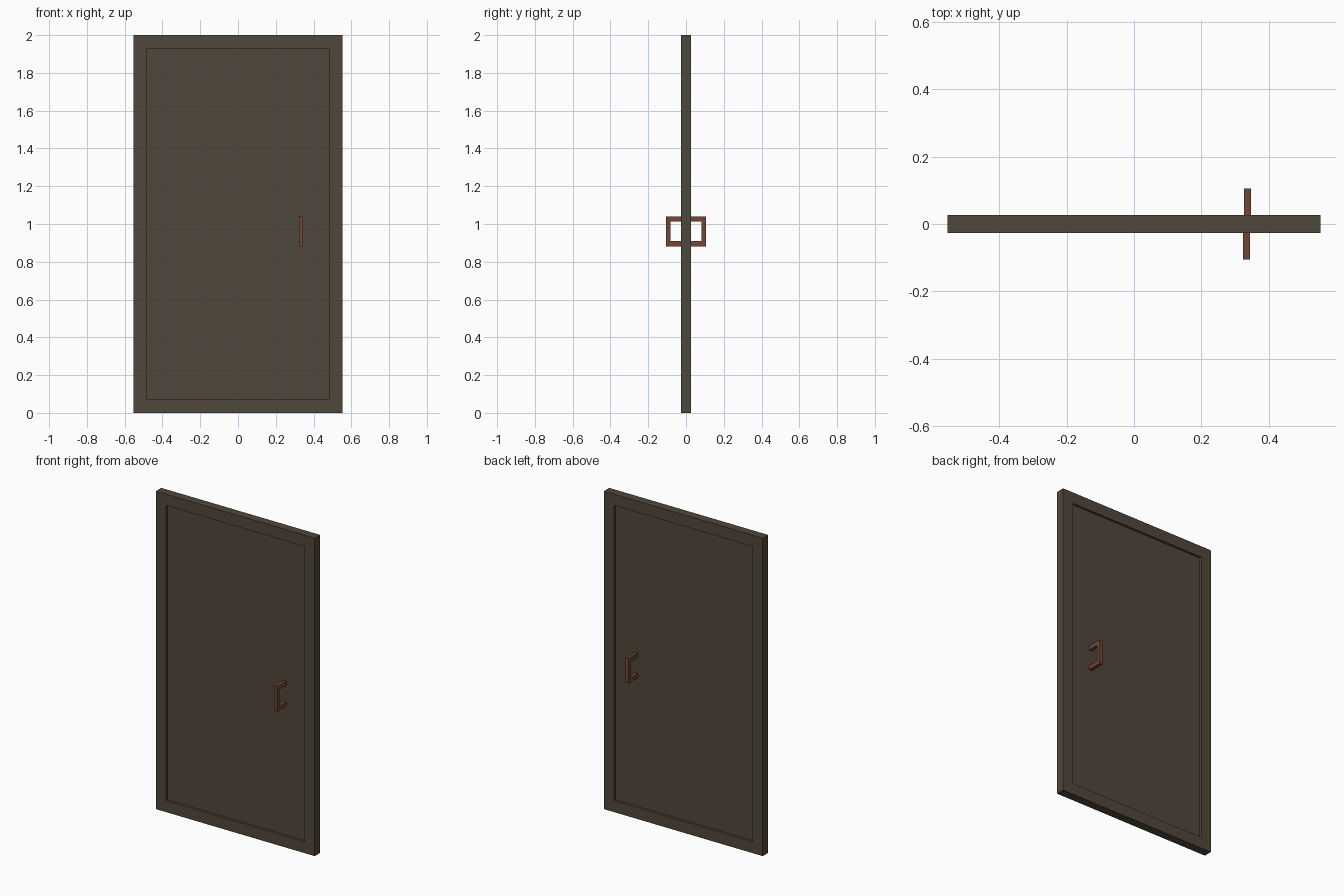
import bpy, bmesh

if "Cube" in bpy.data.objects:
    bpy.data.objects.remove(bpy.data.objects["Cube"])

W, H, T = 0.553, 2.0, 0.027      # half width, height, half thickness
B, D = 0.101, 0.015              # border width, panel recess


def material(name, rgb):
    m = bpy.data.materials.new(name)
    m.diffuse_color = (*rgb, 1)
    m.use_nodes = True
    m.node_tree.nodes["Principled BSDF"].inputs["Base Color"].default_value = m.diffuse_color
    return m


wood = material("dark wood", (0.080, 0.063, 0.044))
copper = material("reddish brown", (0.165, 0.062, 0.033))


def add_object(name, bm, mat):
    bmesh.ops.recalc_face_normals(bm, faces=bm.faces)
    me = bpy.data.meshes.new(name)
    bm.to_mesh(me)
    bm.free()
    me.materials.append(mat)
    ob = bpy.data.objects.new(name, me)
    bpy.context.collection.objects.link(ob)
    return ob


# Door leaf: a slab with a sunken panel on both faces
bm = bmesh.new()
bmesh.ops.create_cube(bm, size=1)
for v in bm.verts:
    v.co = (v.co.x * 2 * W, v.co.y * 2 * T, (v.co.z + 0.5) * H)
bm.normal_update()
for f in [f for f in bm.faces if abs(f.normal.y) > 0.9]:
    n = f.normal.copy()
    bmesh.ops.inset_region(bm, faces=[f], thickness=B)
    new = bmesh.ops.extrude_discrete_faces(bm, faces=[f])["faces"]
    bmesh.ops.translate(bm, verts=new[0].verts, vec=-n * D)
add_object("door_leaf", bm, wood)


# Pull handles: a C profile extruded sideways, one per face
def handle(name, side, x):
    base, inner, outer = T - D, 0.081, 0.105
    z0, z1, z2, z3 = 0.882, 0.909, 1.012, 1.039
    profile = [(base, z0), (outer, z0), (outer, z3), (base, z3),
               (base, z2), (inner, z2), (inner, z1), (base, z1)]
    bm = bmesh.new()
    f = bm.faces.new([bm.verts.new((x - 0.0105, side * y, z)) for y, z in profile])
    new = bmesh.ops.extrude_face_region(bm, geom=[f])["geom"]
    bmesh.ops.translate(bm, vec=(0.021, 0, 0),
                        verts=[g for g in new if isinstance(g, bmesh.types.BMVert)])
    add_object(name, bm, copper)


handle("front_handle", -1, 0.334)
handle("back_handle", 1, 0.336)
